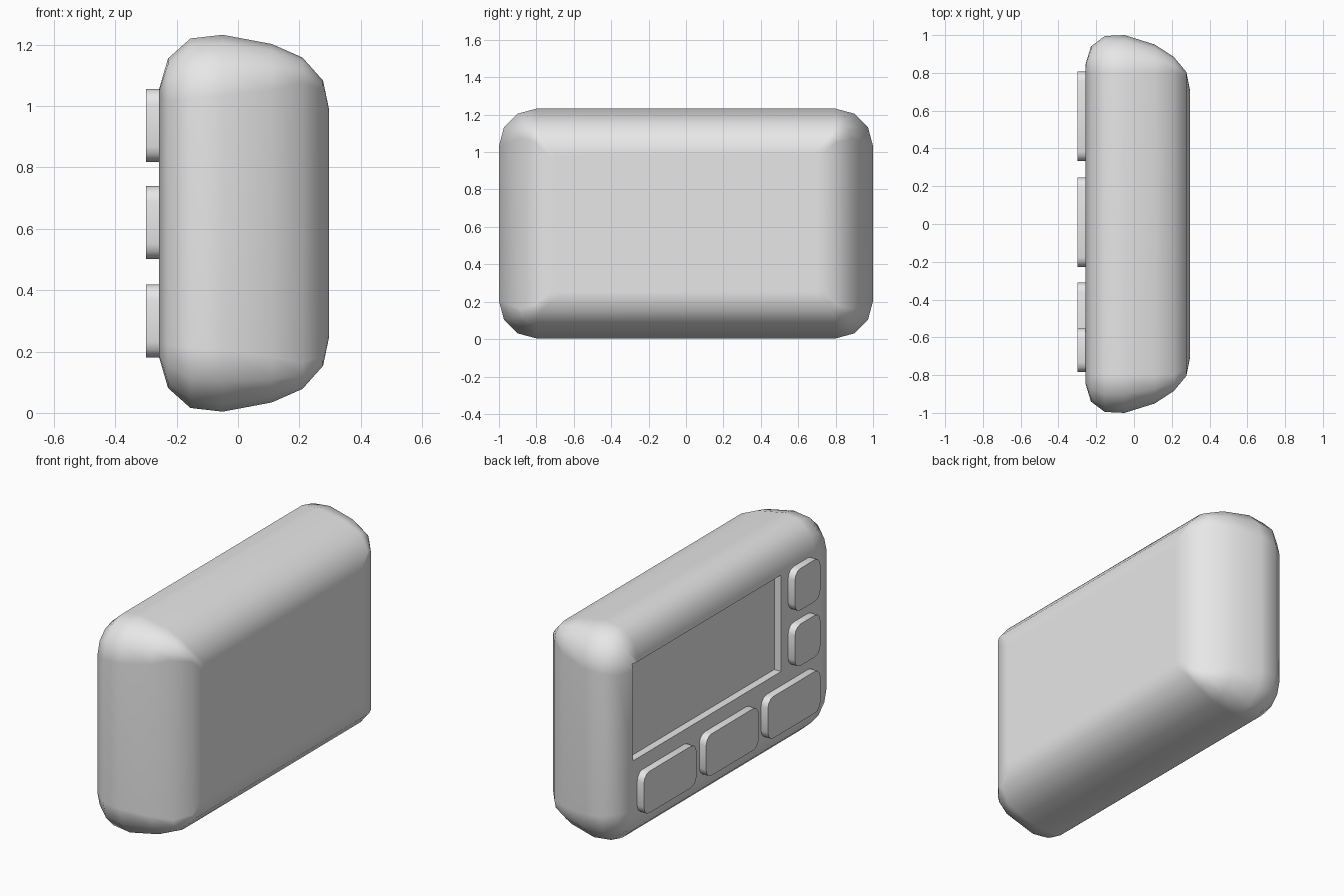
import bpy, bmesh
from math import sin, cos, pi, radians

cube = bpy.data.objects.get("Cube")
if cube:
    bpy.data.objects.remove(cube, do_unlink=True)

grey = bpy.data.materials.new("light_grey")
grey.use_nodes = True
grey.diffuse_color = (0.8, 0.8, 0.8, 1)
grey.node_tree.nodes["Principled BSDF"].inputs["Base Color"].default_value = (0.8, 0.8, 0.8, 1)

MID_Z = 0.618


def rounded_rect(bm, x, cy, cz, hy, hz, r, segs=3):
    """Ring of vertices around a rounded rectangle facing along x."""
    ring = []
    for k, (sy, sz) in enumerate(((1, 1), (-1, 1), (-1, -1), (1, -1))):
        for i in range(segs + 1):
            a = (k + i / segs) * pi / 2
            ring.append(bm.verts.new((x, cy + sy * (hy - r) + r * cos(a),
                                      cz + sz * (hz - r) + r * sin(a))))
    return ring


def loft(name, layers, cy, cz):
    """Skin a stack of rounded rectangles (x, half y, half z, radius) and cap it."""
    bm = bmesh.new()
    rings = [rounded_rect(bm, x, cy, cz, hy, hz, r) for x, hy, hz, r in layers]
    for a, b in zip(rings, rings[1:]):
        n = len(a)
        for i in range(n):
            j = (i + 1) % n
            bm.faces.new((a[i], a[j], b[j], b[i]))
    bm.faces.new(rings[0])
    bm.faces.new(rings[-1])
    bmesh.ops.recalc_face_normals(bm, faces=bm.faces)
    mesh = bpy.data.meshes.new(name)
    bm.to_mesh(mesh)
    bm.free()
    mesh.materials.append(grey)
    obj = bpy.data.objects.new(name, mesh)
    bpy.context.collection.objects.link(obj)
    return obj


def activate(obj):
    bpy.ops.object.select_all(action='DESELECT')
    obj.select_set(True)
    bpy.context.view_layer.objects.active = obj


# Body: soft case that is widest near the face and tapers to the back
profile = [(-0.257, 0.845, 0.437), (-0.228, 0.94, 0.537), (-0.155, 0.995, 0.602),
           (-0.05, 1.0, 0.614), (0.11, 0.95, 0.584), (0.21, 0.885, 0.54),
           (0.277, 0.805, 0.465), (0.297, 0.705, 0.37)]
body = loft("body", [(x, hy, hz, max(0.03, hy - 0.8)) for x, hy, hz in profile], 0, MID_Z)

# Recessed screen
y0, y1, z0, z1 = -0.49, 0.845, 0.5, 1.05
bpy.ops.mesh.primitive_cube_add(size=1, location=(-0.314, (y0 + y1) / 2, (z0 + z1) / 2))
cutter = bpy.context.object
cutter.name = "screen_cutter"
cutter.scale = (0.2, y1 - y0, z1 - z0)
cutter.data.materials.append(grey)
cutter.hide_render = True
bpy.context.view_layer.update()
activate(body)
cut = body.modifiers.new("screen_recess", 'BOOLEAN')
cut.operation = 'DIFFERENCE'
cut.solver = 'EXACT'
cut.object = cutter
bpy.ops.object.modifier_apply(modifier=cut.name)
bpy.data.objects.remove(cutter, do_unlink=True)
bpy.ops.object.shade_smooth_by_angle(angle=radians(55))
weighted = body.modifiers.new("flat_faces", 'WEIGHTED_NORMAL')
weighted.keep_sharp = True

# Buttons: a wide row along the bottom and a narrow column at the side
buttons = [("wide_button", 0.57, 0.3, 0.237), ("wide_button", 0.01, 0.3, 0.237),
           ("wide_button", -0.547, 0.3, 0.237),
           ("small_button", -0.668, 0.62, 0.115), ("small_button", -0.668, 0.937, 0.115)]
for name, cy, cz, hy in buttons:
    button = loft(name, [(x, hy, 0.119, 0.05) for x in (-0.3, -0.245)], cy, cz)
    activate(button)
    bpy.ops.object.shade_smooth_by_angle(angle=radians(40))
